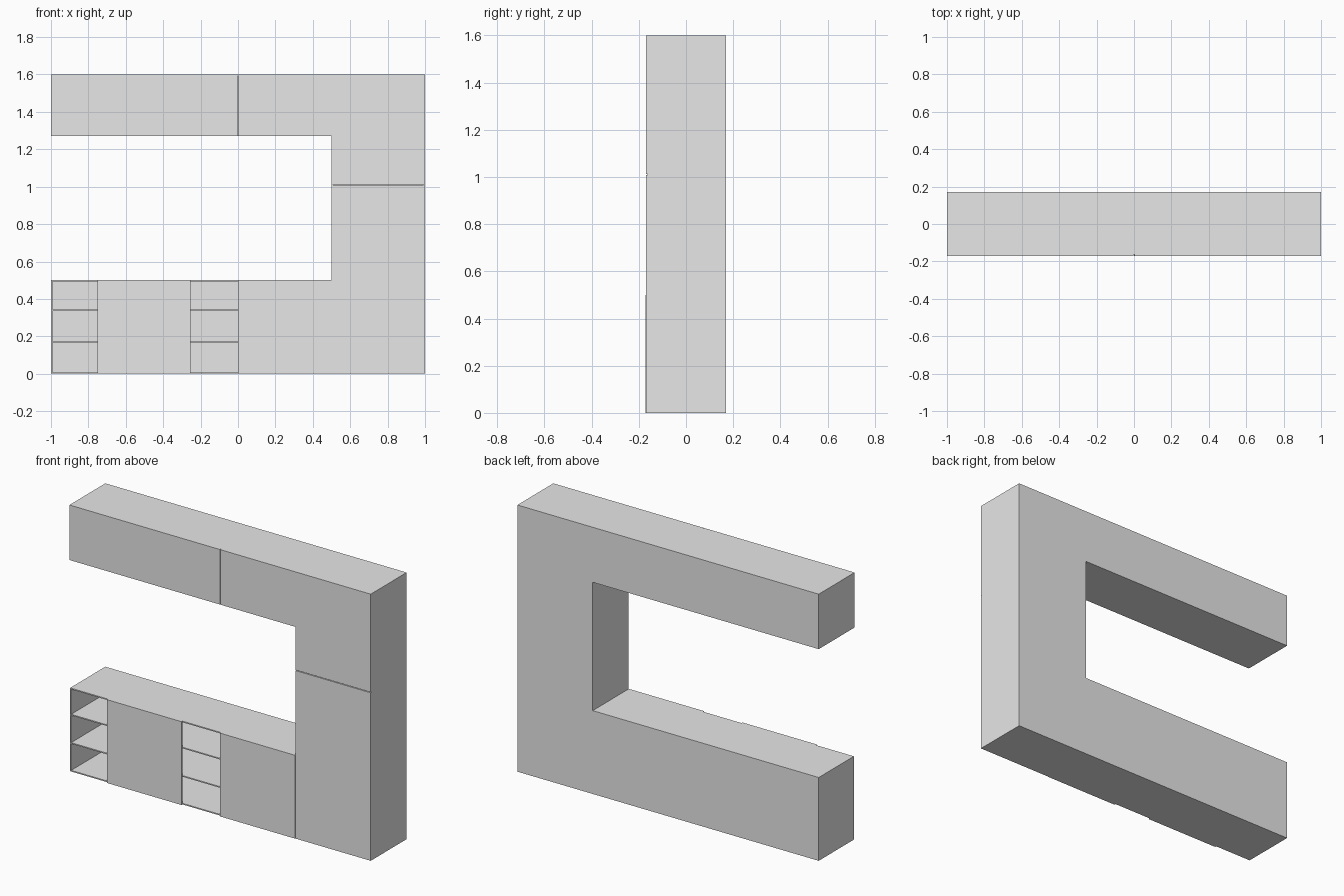
import bpy
import bmesh

# Remove the default cube
cube = bpy.data.objects.get("Cube")
if cube:
    bpy.data.objects.remove(cube, do_unlink=True)

# Single plain grey for every board
grey = bpy.data.materials.new("plain_grey")
grey.use_nodes = True
colour = (0.8, 0.8, 0.8, 1)
grey.diffuse_color = colour
grey.node_tree.nodes["Principled BSDF"].inputs["Base Color"].default_value = colour

BACK, FRONT = 0.17, -0.163   # carcass depth
FACE = -0.17                 # outer face of the doors
T = 0.007                    # board thickness
GAP = 0.002                  # half the gap between doors


def board(name, x, y, z):
    """Box spanning the given (low, high) ranges."""
    bm = bmesh.new()
    bmesh.ops.create_cube(bm, size=1)
    for v in bm.verts:
        v.co = [r[0] if c < 0 else r[1] for c, r in zip(v.co, (x, y, z))]
    mesh = bpy.data.meshes.new(name)
    bm.to_mesh(mesh)
    bm.free()
    mesh.materials.append(grey)
    obj = bpy.data.objects.new(name, mesh)
    bpy.context.collection.objects.link(obj)
    return obj


def carcass(name, x0, x1, z0, z1):
    """Hollow cabinet: two sides, top, bottom and back, open to the front."""
    depth = (FRONT, BACK)
    inner = (x0 + T, x1 - T)
    board(name + "_right_side", (x0, x0 + T), depth, (z0, z1))
    board(name + "_left_side", (x1 - T, x1), depth, (z0, z1))
    board(name + "_bottom", inner, depth, (z0, z0 + T))
    board(name + "_top", inner, depth, (z1 - T, z1))
    board(name + "_back", inner, (BACK - T, BACK), (z0 + T, z1 - T))


def door(name, x0, x1, z0, z1, face=FACE):
    board(name, (x0, x1), (face, FRONT), (z0, z1))


# Cabinet bodies
carcass("lower_cabinet", -1, 0.5, 0, 0.5)
carcass("tall_cabinet", 0.5, 1, 0, 1.6)
carcass("upper_cabinet", -1, 0.5, 1.27, 1.6)

# Shelves running the full width of the lower cabinet
for name, z in (("lower_shelf", 0.17), ("upper_shelf", 0.34)):
    board(name, (-1 + T, 0.5 - T), (FRONT, BACK - T), (z - T / 2, z + T / 2))

# Lower doors, leaving two open bays
door("lower_right_door", -0.75, -0.255, 0, 0.5, FACE - GAP)
door("lower_left_door", 0, 0.5, 0, 0.5, FACE - GAP)

# Tall cabinet doors
door("tall_lower_door", 0.5, 1, 0, 1.01 - GAP)
door("tall_upper_door", 0.5, 1, 1.01 + GAP, 1.6)

# Upper cabinet doors
door("upper_right_door", -1, -GAP, 1.27, 1.6)
door("upper_left_door", GAP, 0.5, 1.27, 1.6)
